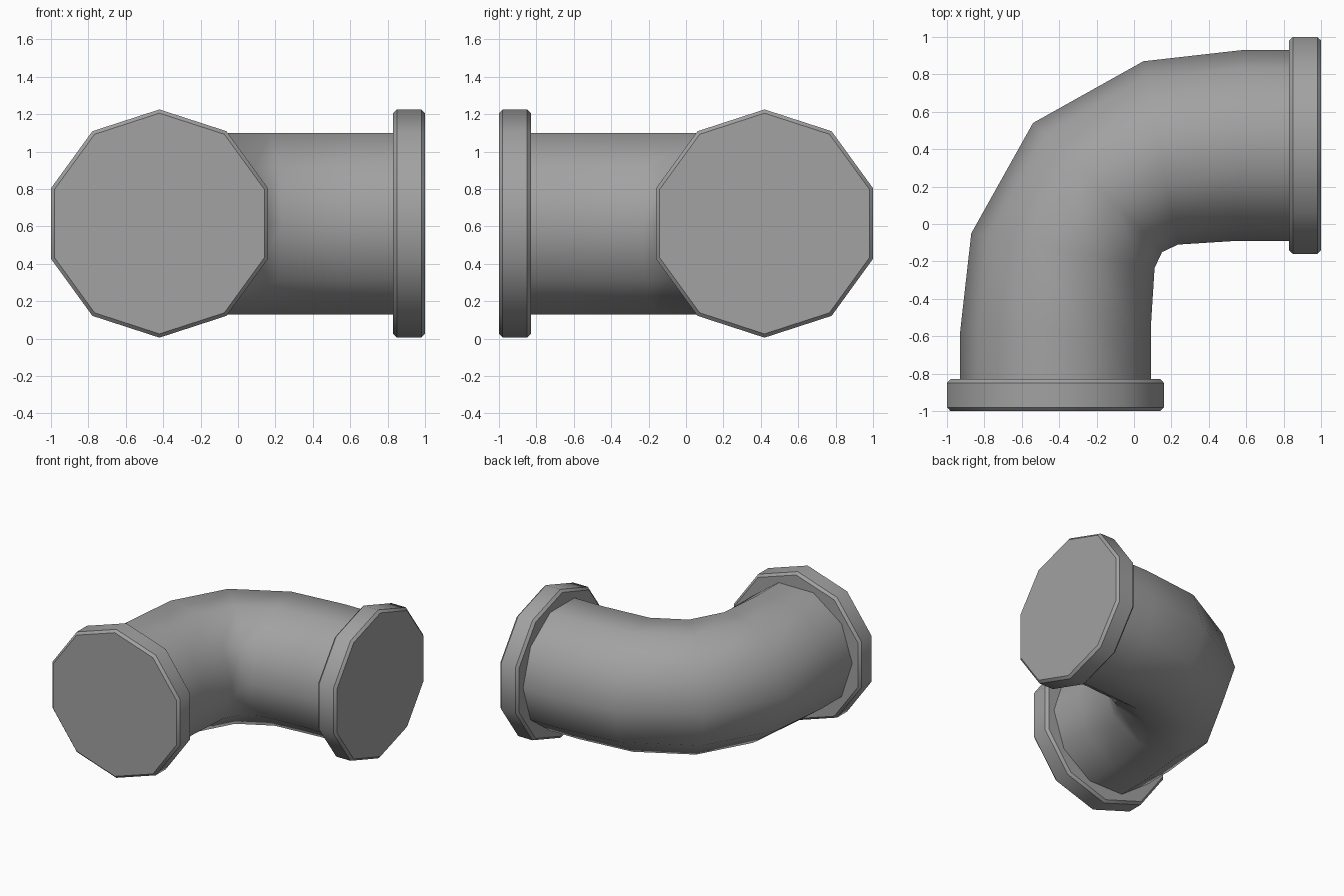
import bpy
import bmesh
from math import cos, sin, pi, radians
from mathutils import Vector

SIDES = 10
MID_Z = 0.615
AXIS = 0.42      # distance of each pipe mouth's axis from the centre lines

cube = bpy.data.objects.get("Cube")
if cube:
    bpy.data.objects.remove(cube)

metal = bpy.data.materials.new("pipe_grey")
metal.use_nodes = True
grey = (0.36, 0.36, 0.36, 1)
metal.diffuse_color = grey
metal.node_tree.nodes["Principled BSDF"].inputs["Base Color"].default_value = grey


def loft(name, rings):
    """Skin a list of rings of points, cap both ends and smooth shallow edges."""
    bm = bmesh.new()
    loops = [[bm.verts.new(p) for p in ring] for ring in rings]
    for a, b in zip(loops, loops[1:]):
        for i in range(SIDES):
            j = (i + 1) % SIDES
            bm.faces.new((a[i], a[j], b[j], b[i]))
    bm.faces.new(loops[0])
    bm.faces.new(loops[-1])
    bmesh.ops.recalc_face_normals(bm, faces=bm.faces)
    mesh = bpy.data.meshes.new(name)
    bm.to_mesh(mesh)
    bm.free()
    mesh.materials.append(metal)
    obj = bpy.data.objects.new(name, mesh)
    bpy.context.collection.objects.link(obj)
    bpy.ops.object.select_all(action="DESELECT")
    obj.select_set(True)
    bpy.context.view_layer.objects.active = obj
    bpy.ops.object.shade_smooth_by_angle(angle=radians(40))
    return obj


def swap(p):
    """Reflect a plan point across the bend's diagonal."""
    return (-p[1], -p[0])


# Elbow: outer and inner plan points of each ring, from the front mouth to the bend
half = [((-0.93, -0.9), (0.09, -0.9)),
        ((-0.93, -0.58), (0.09, -0.55)),
        ((-0.87, -0.05), (0.11, -0.235))]
middle = [((-0.54, 0.54), (0.15, -0.15))]
spans = half + middle + [(swap(o), swap(i)) for o, i in reversed(half)]


def elbow_ring(outer, inner):
    o, i = Vector((*outer, MID_Z)), Vector((*inner, MID_Z))
    centre, arm = (o + i) / 2, (i - o) / 2
    return [centre + arm * cos(2 * pi * k / SIDES)
            + Vector((0, 0, 0.51 * sin(2 * pi * k / SIDES))) for k in range(SIDES)]


loft("elbow_pipe", [elbow_ring(o, i) for o, i in spans])

# Flanges: chamfered ten-sided collars with a corner at the top
profile = [(-1, 0.59), (-0.98, 0.61), (-0.85, 0.61), (-0.83, 0.59)]


def flange_ring(y, r, mirrored):
    points = []
    for k in range(SIDES):
        a = pi / 2 + 2 * pi * k / SIDES
        plan = (-AXIS + r * cos(a), y)
        points.append((*(swap(plan) if mirrored else plan), MID_Z + r * sin(a)))
    return points


for name, mirrored in (("front_flange", False), ("left_flange", True)):
    loft(name, [flange_ring(y, r, mirrored) for y, r in profile])
